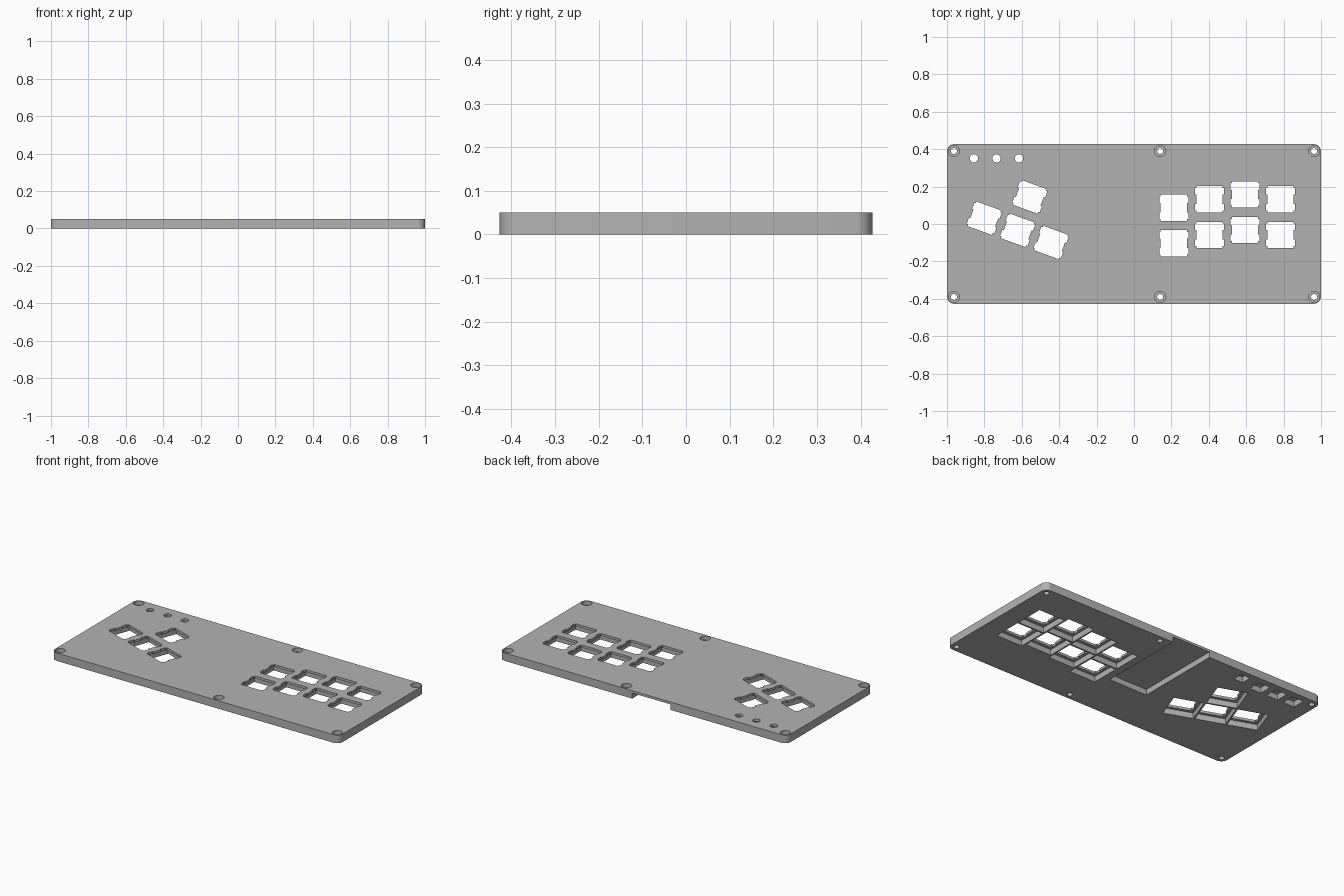
import bpy, bmesh, math
from mathutils import Matrix, Vector

cube = bpy.data.objects.get("Cube")
if cube:
    bpy.data.objects.remove(cube, do_unlink=True)

THICK, CEILING = 0.05, 0.035


def rect(x0, y0, x1, y1):
    return [(x0, y0), (x1, y0), (x1, y1), (x0, y1)]


def square(cx, cy, h):
    return rect(cx - h, cy - h, cx + h, cy + h)


def circle(cx, cy, r, n=32):
    return [(cx + r * math.cos(math.tau * i / n), cy + r * math.sin(math.tau * i / n))
            for i in range(n)]


def placed(points, cx, cy, angle):
    turn = Matrix.Rotation(math.radians(angle), 2)
    return [tuple(turn @ Vector(p) + Vector((cx, cy))) for p in points]


def rounded_rect(hx, hy, r, n=8):
    pts = []
    for k, (sx, sy) in enumerate([(1, 1), (-1, 1), (-1, -1), (1, -1)]):
        for i in range(n + 1):
            a = math.pi / 2 * (k + i / n)
            pts.append((sx * (hx - r) + r * math.cos(a), sy * (hy - r) + r * math.sin(a)))
    return pts


def prisms(name, outlines, z0, z1):
    """One mesh object made of upright prisms over the given outlines."""
    bm = bmesh.new()
    for pts in outlines:
        face = bm.faces.new([bm.verts.new((x, y, z0)) for x, y in pts])
        ext = bmesh.ops.extrude_face_region(bm, geom=[face])
        top = [v for v in ext["geom"] if isinstance(v, bmesh.types.BMVert)]
        bmesh.ops.translate(bm, verts=top, vec=(0, 0, z1 - z0))
    bmesh.ops.recalc_face_normals(bm, faces=bm.faces)
    mesh = bpy.data.meshes.new(name)
    bm.to_mesh(mesh)
    bm.free()
    obj = bpy.data.objects.new(name, mesh)
    bpy.context.collection.objects.link(obj)
    return obj


def carve(target, outlines, z0, z1):
    cutter = prisms("cutter", outlines, z0, z1)
    cutter.hide_render = True
    mod = target.modifiers.new("carve", "BOOLEAN")
    mod.operation, mod.solver, mod.object = "DIFFERENCE", "EXACT", cutter
    bpy.context.view_layer.objects.active = target
    bpy.ops.object.modifier_apply(modifier=mod.name)
    bpy.data.objects.remove(cutter, do_unlink=True)


# Switch opening: square with a pair of clip notches on each side
right_side = [(0.07, -0.07), (0.07, -0.06), (0.078, -0.06), (0.078, -0.025), (0.07, -0.025),
              (0.07, 0.025), (0.078, 0.025), (0.078, 0.06), (0.07, 0.06), (0.07, 0.07)]
switch_hole = right_side + [(-x, -y) for x, y in right_side]
switch_pocket = square(0, 0, 0.09)

# Switch layout: staggered right-hand columns, tilted left-hand cluster
keys = []
for column, y in enumerate([0.087, 0.132, 0.158, 0.132]):
    for row in range(2):
        keys.append((0.213 + 0.19 * column, y - 0.19 * row, 0))
for u, v in [(-1, 0), (0, 0), (1, 0), (0, 1)]:
    (x, y), = placed([(0.19 * u, 0.19 * v)], -0.622, -0.034, -20)
    keys.append((x, y, -20))

screws = [(x, y) for x in (-0.963, 0.14, 0.963) for y in (-0.39, 0.39)]
buttons = [(x, 0.351) for x in (-0.856, -0.735, -0.615)]

# Plate with rounded corners
plate = prisms("top_plate", [rounded_rect(1, 0.427, 0.04)], 0, THICK)

# Underside pockets: switches, buttons, connector and electronics bay
pockets = [placed(switch_pocket, *k) for k in keys]
pockets += [square(x - 0.01, y - 0.005, 0.04) for x, y in buttons]
pockets += [square(-0.48, 0.362, 0.032), rect(-0.19, -0.12, 0.075, 0.5)]
carve(plate, pockets, -0.02, CEILING)

# Through openings and screw counterbores
openings = [placed(switch_hole, *k) for k in keys]
openings += [circle(x, y, 0.022) for x, y in buttons]
openings += [circle(x, y, 0.016) for x, y in screws]
carve(plate, openings, -0.02, THICK + 0.02)
carve(plate, [circle(x, y, 0.03) for x, y in screws], 0.025, THICK + 0.02)

# Single matte grey finish
grey = bpy.data.materials.new("plain_grey")
grey.use_nodes = True
colour = (0.45, 0.45, 0.45, 1)
grey.diffuse_color = colour
grey.node_tree.nodes["Principled BSDF"].inputs["Base Color"].default_value = colour
plate.data.materials.clear()
plate.data.materials.append(grey)
for poly in plate.data.polygons:
    poly.material_index = 0

bpy.ops.object.select_all(action="DESELECT")
plate.select_set(True)
bpy.context.view_layer.objects.active = plate
bpy.ops.object.shade_smooth_by_angle(angle=math.radians(30))
